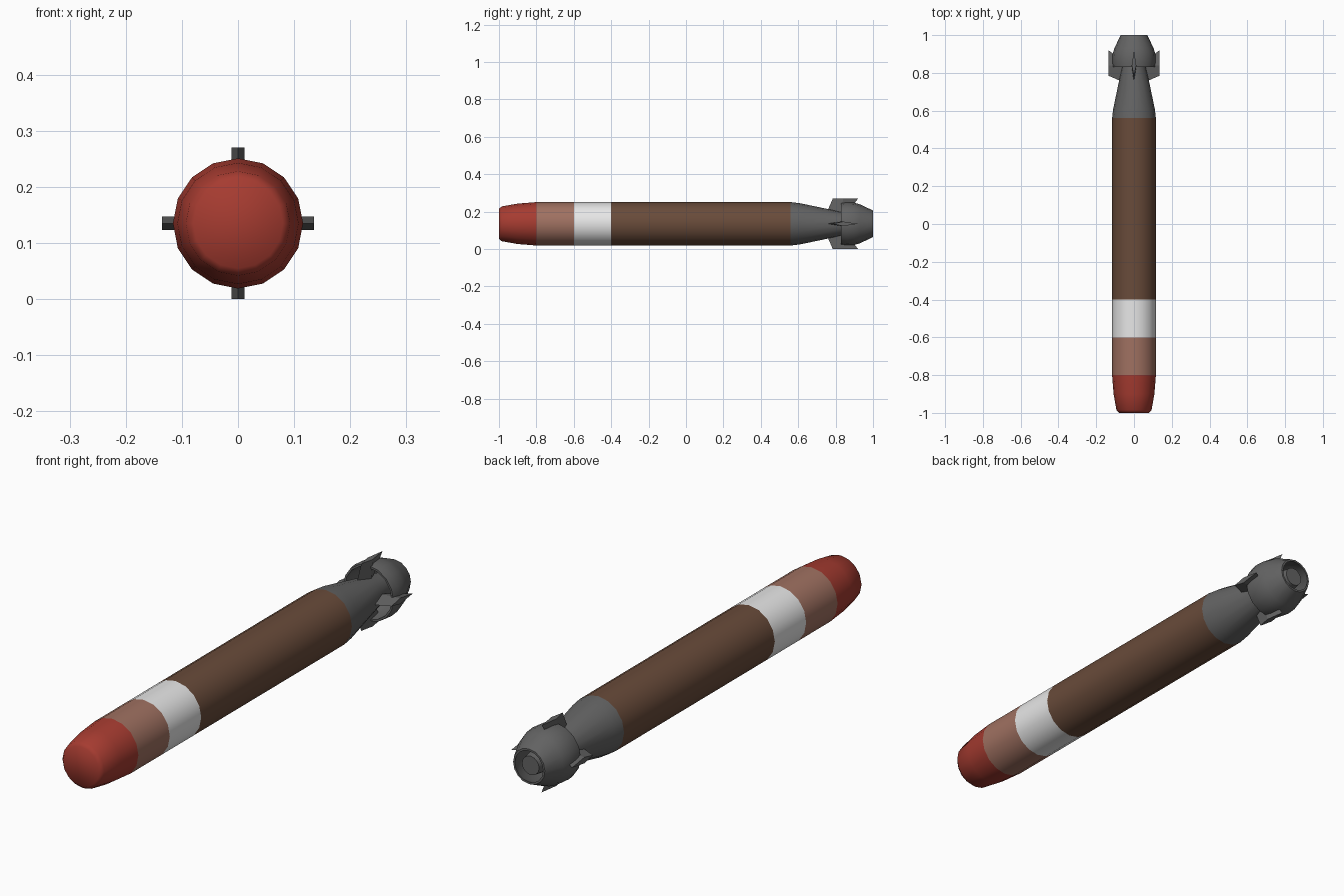
import bpy, bmesh, math
from mathutils import Matrix

if "Cube" in bpy.data.objects:
    bpy.data.objects.remove(bpy.data.objects["Cube"])

SIDES = 16      # sides around the hull
AXIS_Z = 0.135  # height of the long axis
R = 0.116       # hull radius


def material(name, rgb):
    m = bpy.data.materials.new(name)
    m.diffuse_color = (*rgb, 1.0)
    m.use_nodes = True
    m.node_tree.nodes["Principled BSDF"].inputs["Base Color"].default_value = m.diffuse_color
    return m


RED = material("red", (0.38, 0.044, 0.03))
ROSE = material("dusty_rose", (0.35, 0.165, 0.12))
WHITE = material("white", (0.8, 0.8, 0.8))
BROWN = material("brown", (0.14, 0.07, 0.042))
GREY = material("dark_grey", (0.125, 0.125, 0.125))


def finish(name, bm, mat, angle=None):
    bmesh.ops.recalc_face_normals(bm, faces=bm.faces)
    me = bpy.data.meshes.new(name)
    bm.to_mesh(me)
    bm.free()
    me.materials.append(mat)
    ob = bpy.data.objects.new(name, me)
    ob.location.z = AXIS_Z
    bpy.context.collection.objects.link(ob)
    if angle:
        bpy.ops.object.select_all(action='DESELECT')
        ob.select_set(True)
        bpy.context.view_layer.objects.active = ob
        bpy.ops.object.shade_smooth_by_angle(angle=math.radians(angle))
    return ob


def lathe(name, profile, mat, closed=False, caps=(), angle=40):
    """Turn a profile of (y, radius) points around the long axis."""
    bm = bmesh.new()
    rings = []
    for y, r in profile:
        rings.append([bm.verts.new((r * math.cos(a), y, r * math.sin(a)))
                      for a in (2 * math.pi * i / SIDES for i in range(SIDES))])
    pairs = list(zip(rings, rings[1:]))
    if closed:
        pairs.append((rings[-1], rings[0]))
    for a, b in pairs:
        for i in range(SIDES):
            j = (i + 1) % SIDES
            bm.faces.new((a[i], a[j], b[j], b[i]))
    for c in caps:
        bm.faces.new(rings[c])
    ob = finish(name, bm, mat, angle)
    # open bands have no inside, so make sure they face outwards
    if not closed and ob.data.polygons:
        p = ob.data.polygons[0]
        if p.normal.x * p.center.x + p.normal.z * p.center.z < 0:
            ob.data.flip_normals()
    return ob


# Hull sections from nose to tail
lathe("nose", [(-1.0, 0.08), (-0.985, 0.093), (-0.9, 0.108), (-0.8, R)], RED,
      caps=(0,), angle=70)
lathe("rose_band", [(-0.8, R), (-0.6, R)], ROSE)
lathe("white_band", [(-0.6, R), (-0.4, R)], WHITE)
lathe("main_body", [(-0.4, R), (0.56, R)], BROWN)
lathe("tail_cone", [(0.56, R), (0.61, 0.11), (0.83, 0.064), (0.92, 0.048), (0.99, 0.038)],
      GREY, caps=(-1,))

# Hollow shroud around the propulsor
lathe("tail_shroud", [(0.83, 0.112), (0.86, R), (0.9, 0.113), (0.93, 0.104), (1.0, 0.071),
                      (1.0, 0.063), (0.92, 0.098), (0.83, 0.104)], GREY, closed=True)

# Four swept fins with a diamond section
half = 0.012
for k, side in enumerate(("right", "top", "left", "bottom")):
    bm = bmesh.new()
    loops = []
    for r, lead, mid, trail in ((0.055, 0.75, 0.83, 0.86), (0.135, 0.785, 0.84, 0.92)):
        loops.append([bm.verts.new(p) for p in
                      ((r, lead, 0), (r, mid, half), (r, trail, 0), (r, mid, -half))])
    for i in range(4):
        j = (i + 1) % 4
        bm.faces.new((loops[0][i], loops[0][j], loops[1][j], loops[1][i]))
    for lp in loops:
        bm.faces.new(lp)
    bm.transform(Matrix.Rotation(k * math.pi / 2, 4, 'Y'))
    finish(side + "_fin", bm, GREY)
